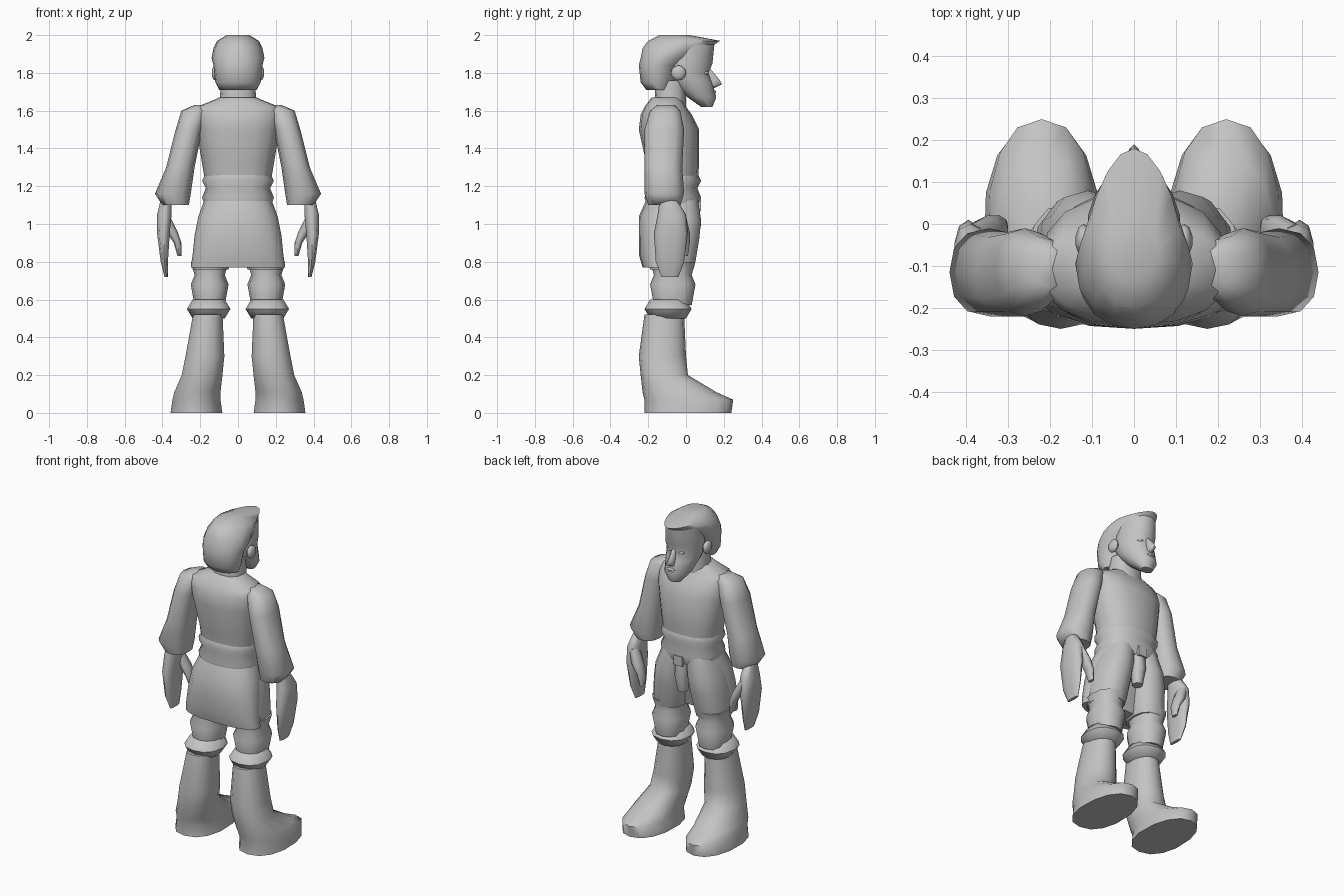
import bpy
import bmesh
import math
from mathutils import Matrix, Vector

default_cube = bpy.data.objects.get("Cube")
if default_cube:
    bpy.data.objects.remove(default_cube, do_unlink=True)

# One plain grey for the whole figure
grey = bpy.data.materials.new("plain grey")
grey.use_nodes = True
grey.diffuse_color = (0.55, 0.55, 0.55, 1)
grey.node_tree.nodes["Principled BSDF"].inputs["Base Color"].default_value = grey.diffuse_color


def finish(name, bm, angle=60):
    """Turn a bmesh into a named, shaded grey part."""
    bmesh.ops.recalc_face_normals(bm, faces=bm.faces)
    mesh = bpy.data.meshes.new(name)
    bm.to_mesh(mesh)
    bm.free()
    mesh.materials.append(grey)
    part = bpy.data.objects.new(name, mesh)
    bpy.context.collection.objects.link(part)
    bpy.ops.object.select_all(action='DESELECT')
    part.select_set(True)
    bpy.context.view_layer.objects.active = part
    bpy.ops.object.shade_smooth_by_angle(angle=math.radians(angle))


def power(value, exponent):
    return math.copysign(abs(value) ** exponent, value)


def loft(name, rings, sides=12, square=0.85, point=0.0, side=1):
    """Skin a stack of rings, each given as (z, x low, x high, y low, y high).
    square below one makes corners fuller, point narrows the +y end."""
    bm = bmesh.new()
    loops = []
    for z, x_low, x_high, y_low, y_high in rings:
        x_mid, x_radius = (x_low + x_high) / 2, (x_high - x_low) / 2
        y_mid, y_radius = (y_low + y_high) / 2, (y_high - y_low) / 2
        loop = []
        for i in range(sides):
            turn = math.tau * i / sides
            along = power(math.cos(turn), square)
            across = power(math.sin(turn), square) * (1 - point * max(0, along))
            loop.append(bm.verts.new((side * (x_mid + x_radius * across),
                                      y_mid + y_radius * along, z)))
        loops.append(loop)
    for lower, upper in zip(loops, loops[1:]):
        for i in range(sides):
            j = (i + 1) % sides
            bm.faces.new((lower[i], lower[j], upper[j], upper[i]))
    bm.faces.new(loops[0])
    bm.faces.new(loops[-1])
    finish(name, bm)


def centred(name, rings, **options):
    """Loft rings given as (z, half width, y low, y high) about the middle."""
    loft(name, [(z, -half, half, back, front) for z, half, back, front in rings], **options)


def frill(name, heights, x_low, x_high, y_low, y_high, flare, **options):
    """Gathered cloth: every second height swells outward by the flare."""
    rings = []
    for i, z in enumerate(heights):
        swell = flare * (i % 2)
        rings.append((z, x_low - swell, x_high + swell, y_low - swell, y_high + swell))
    loft(name, rings, **options)


def blob(name, centre, radii, side=1):
    """Small squashed sphere for facial features."""
    bm = bmesh.new()
    x, y, z = centre
    place = Matrix.Translation((side * x, y, z)) @ Matrix.Diagonal(Vector(radii).to_4d())
    bmesh.ops.create_uvsphere(bm, u_segments=10, v_segments=6, radius=1, matrix=place)
    finish(name, bm)


def pair(maker, name, *shape, **options):
    """Build a left part and its mirrored right twin."""
    maker("left_" + name, *shape, side=1, **options)
    maker("right_" + name, *shape, side=-1, **options)


# Head: face tapering to the chin, swept hair with a raised front
centred("face", [
    (1.62, .04, .08, .14), (1.67, .08, .01, .16), (1.75, .1, -.08, .14),
    (1.8, .11, -.1, .12), (1.85, .11, -.1, .14), (1.95, .1, -.1, .15)],
    sides=16, point=.25)
centred("hair", [
    (1.71, .1, -.21, -.07), (1.75, .12, -.24, -.05), (1.84, .13, -.25, -.01),
    (1.88, .14, -.24, .05), (1.93, .13, -.23, .12), (1.97, .11, -.2, .18),
    (2, .06, -.14, .02)], sides=16, square=.95, point=.3)

# Facial features and neck
centred("nose", [
    (1.72, .02, .1, .15), (1.74, .02, .1, .19), (1.76, .02, .1, .18),
    (1.82, .01, .1, .13)], sides=8, point=.3)
blob("upper_lip", (0, .14, 1.7), (.03, .02, .01))
blob("lower_lip", (0, .14, 1.68), (.03, .02, .01))
pair(blob, "ear", (.12, -.04, 1.8), (.02, .04, .04))
pair(blob, "eye", (.04, .1, 1.8), (.02, .02, .01))
centred("neck", [(1.6, .1, -.17, 0), (1.76, .09, -.16, 0)])

# Torso and the gathered hem of the shirt
centred("torso", [
    (1.2, .17, -.2, .06), (1.32, .19, -.21, .07), (1.5, .22, -.25, .07),
    (1.58, .23, -.24, .03), (1.62, .22, -.22, 0), (1.66, .12, -.19, -.02),
    (1.67, .1, -.18, -.02)], sides=16)
frill("shirt_hem", (1.08, 1.14, 1.19, 1.23, 1.27), -.17, .17, -.2, .06, flare=.02, sides=16)

# Hips: broad seat behind, breeches legs and front flap
centred("seat", [
    (.77, .25, -.23, -.06), (.84, .24, -.25, -.04), (.94, .23, -.25, -.01),
    (1.04, .21, -.25, .03), (1.15, .17, -.2, .06)], sides=16)
centred("front_flap", [(.9, .03, 0, .06), (1, .04, 0, .08), (1.1, .04, 0, .07)], sides=8)
pair(loft, "thigh", [
    (.76, .05, .24, -.19, .04), (.8, .04, .24, -.2, .05), (.92, .02, .23, -.21, .07),
    (1.02, .01, .21, -.2, .08), (1.15, 0, .16, -.18, .06)])

# Belt buckle
buckle = bmesh.new()
bmesh.ops.create_cube(buckle, size=.06, matrix=Matrix.Translation((0, .05, 1.1)))
finish("belt_buckle", buckle, angle=20)

# Legs: gathered knees, turned-out boot tops, boots with long feet
pair(frill, "knee_cuff", (.57, .68, .73, .8), .07, .23, -.17, .03, flare=.02)
pair(frill, "boot_top", (.5, .55, .6), .07, .24, -.19, 0, flare=.03)
pair(loft, "boot", [
    (0, .08, .36, -.22, .24), (.07, .09, .35, -.22, .25), (.11, .09, .34, -.23, .16),
    (.2, .08, .3, -.24, .01), (.3, .07, .28, -.25, 0), (.52, .08, .24, -.22, -.01)],
    sides=14, point=.1)

# Arms: sleeve with wide cuff, hand and thumb
pair(loft, "sleeve", [
    (1.1, .26, .4, -.2, -.03), (1.16, .25, .44, -.22, -.01), (1.3, .23, .38, -.22, -.02),
    (1.5, .19, .33, -.22, -.01), (1.6, .16, .3, -.19, -.03), (1.63, .16, .23, -.15, -.06)])
pair(loft, "hand", [
    (.72, .37, .39, -.13, -.04), (.8, .37, .41, -.16, -.01),
    (.95, .36, .43, -.17, .01), (1.05, .35, .43, -.15, 0),
    (1.13, .35, .41, -.14, -.05)], sides=10)
pair(loft, "thumb", [
    (.83, .3, .32, -.03, .01), (.9, .3, .34, -.05, .02),
    (.96, .32, .38, -.06, .02), (1.04, .36, .41, -.07, 0)], sides=8)
